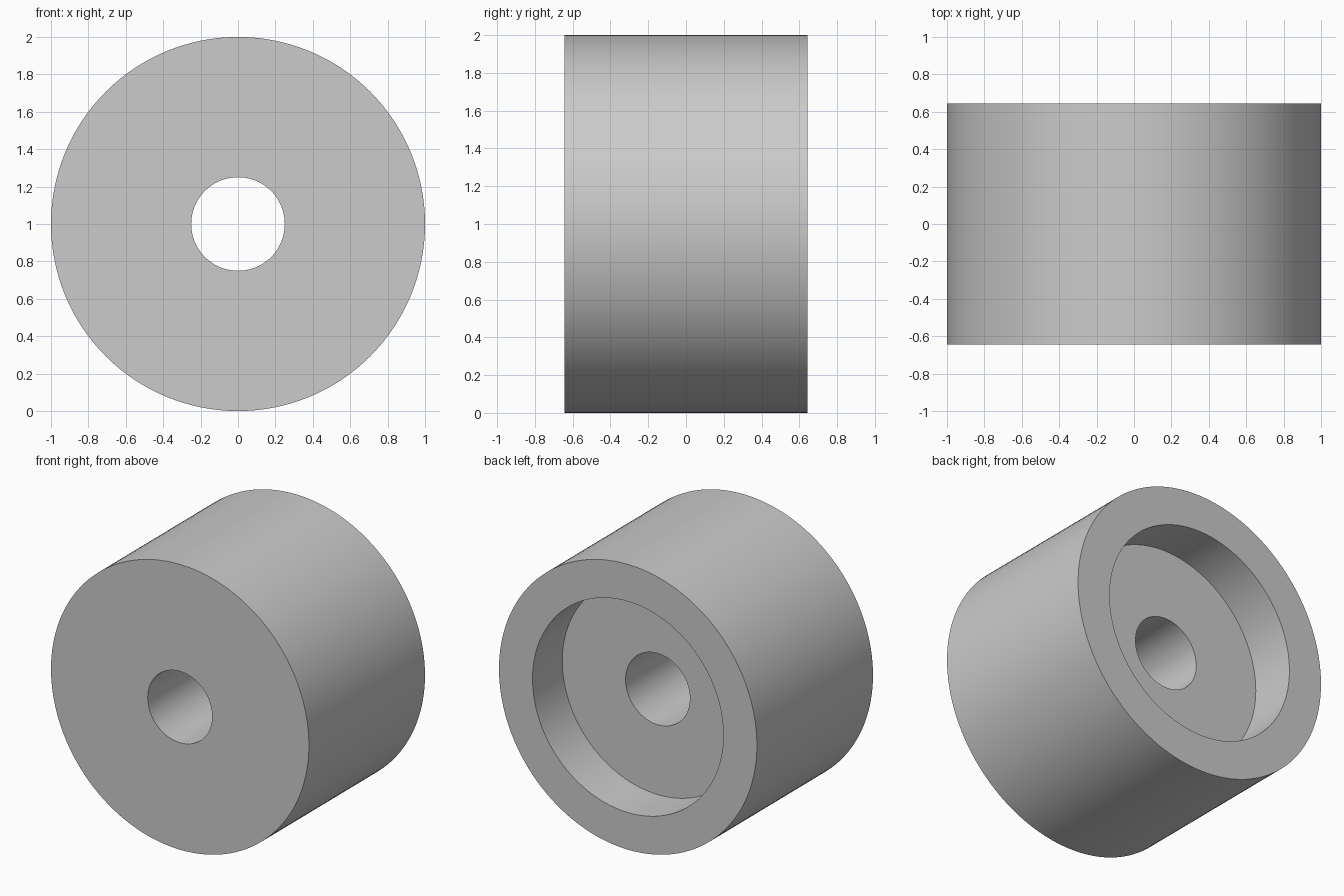
import bpy
import bmesh
import math
from mathutils import Matrix, Vector

# Remove the default cube
cube = bpy.data.objects.get("Cube")
if cube:
    bpy.data.objects.remove(cube, do_unlink=True)

# Single plain grey
grey = bpy.data.materials.new("light_grey")
grey.use_nodes = True
color = (0.6, 0.6, 0.6, 1.0)
grey.diffuse_color = color
grey.node_tree.nodes["Principled BSDF"].inputs["Base Color"].default_value = color

OUTER, RECESS, BORE = 1.0, 0.74, 0.25
HALF, DEPTH = 0.643, 0.33
SEGMENTS = 128

# Closed cross-section (radius, y): bore, front face, rim, back recess
profile = [(BORE, -HALF), (OUTER, -HALF), (OUTER, HALF),
           (RECESS, HALF), (RECESS, HALF - DEPTH), (BORE, HALF - DEPTH)]

# Spin the cross-section about the y axis
bm = bmesh.new()
verts = [bm.verts.new((r, y, 0)) for r, y in profile]
edges = [bm.edges.new((v, verts[(i + 1) % len(verts)])) for i, v in enumerate(verts)]
bmesh.ops.spin(bm, geom=verts + edges, cent=Vector(), axis=Vector((0, 1, 0)),
               angle=math.tau, steps=SEGMENTS, use_merge=True)
bmesh.ops.remove_doubles(bm, verts=bm.verts, dist=0.0001)
bmesh.ops.recalc_face_normals(bm, faces=bm.faces)
bmesh.ops.transform(bm, matrix=Matrix.Translation((0, 0, OUTER)), verts=bm.verts)

mesh = bpy.data.meshes.new("counterbored_roller")
bm.to_mesh(mesh)
bm.free()
mesh.materials.append(grey)
roller = bpy.data.objects.new("counterbored_roller", mesh)
bpy.context.collection.objects.link(roller)

# Smooth round walls, crisp rims
bpy.ops.object.select_all(action="DESELECT")
roller.select_set(True)
bpy.context.view_layer.objects.active = roller
bpy.ops.object.shade_smooth_by_angle(angle=math.radians(30))
